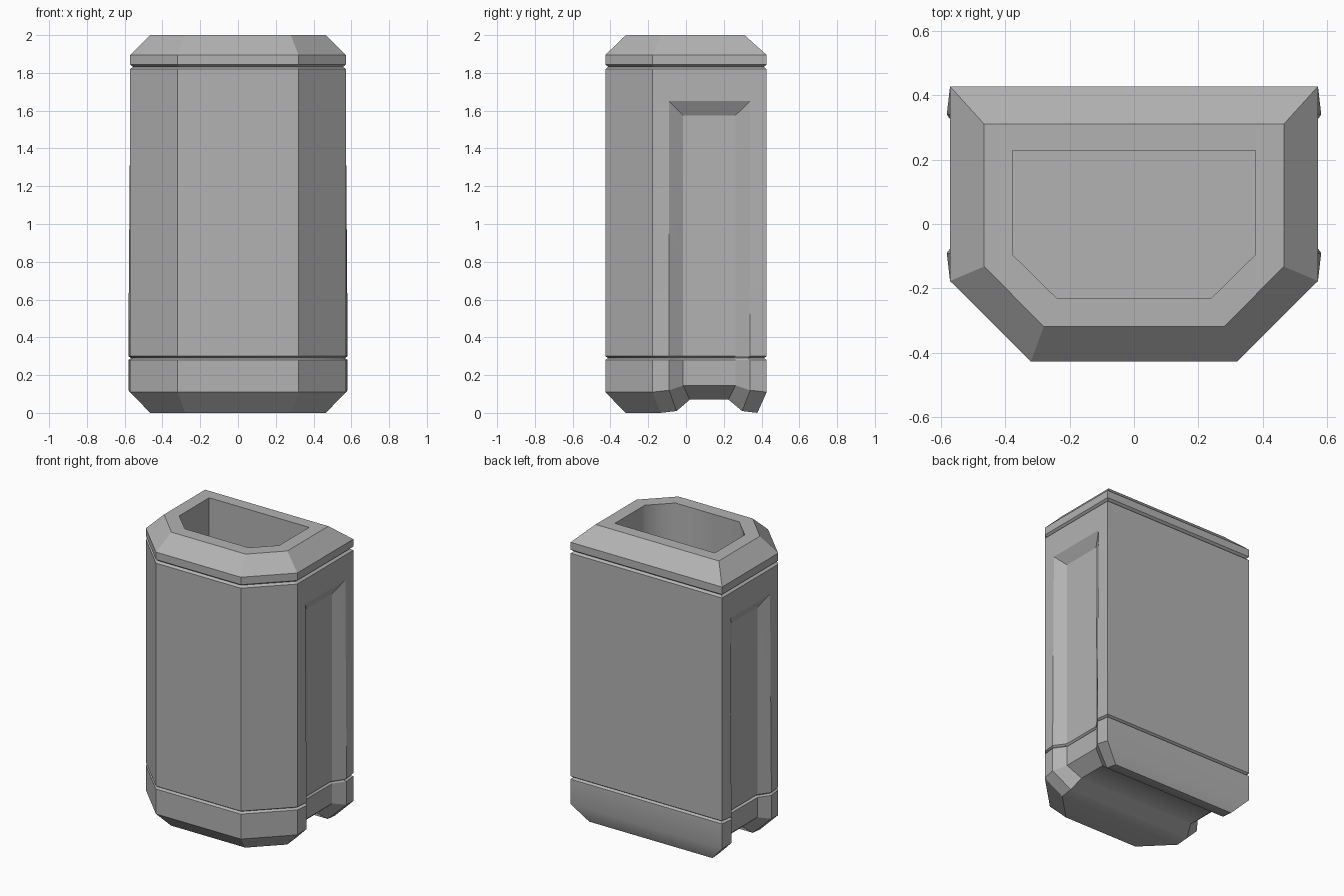
import bpy, bmesh, math

if "Cube" in bpy.data.objects:
    bpy.data.objects.remove(bpy.data.objects["Cube"])

bm = bmesh.new()

# Each ring is given by its right half, ordered back corner -> front corner:
# back, recess outer, recess inner, recess inner, recess outer, side, front.


def plain(z, back, side, front):
    """Ring without recess; the doubled points merge later."""
    def on_side(t):
        return (back[0] + (side[0] - back[0]) * t, back[1] + (side[1] - back[1]) * t, z)
    a, b = on_side(0.145), on_side(0.858)
    return [(*back, z), a, a, b, b, (*side, z), (*front, z)]


def wall(z, groove=0.0):
    """Full-width ring above the recess."""
    kx, ky = 1 - groove / 0.571, 1 - groove / 0.427
    return plain(z, (0.571 * kx, 0.427 * ky), (0.571 * kx, -0.177 * ky), (0.32 * kx, -0.427 * ky))


def recessed(zs, outer, inner, groove=0.0):
    """Full-width ring with the side recess cut in."""
    kx, ky = 1 - groove / 0.571, 1 - groove / 0.427
    xs = [0.571, outer, inner, inner, outer, 0.571, 0.32]
    ys = [0.427, 0.34, 0.262, -0.015, -0.09, -0.177, -0.427]
    return [(x * kx, y * ky, z) for x, y, z in zip(xs, ys, zs)]


base = [(0.465, 0.378, 0), (0.468, 0.297, 0.01), (0.44, 0.225, 0.07), (0.44, 0.02, 0.07),
        (0.468, -0.05, 0.01), (0.465, -0.135, 0), (0.28, -0.32, 0)]

profiles = [
    # foot with chamfer
    base,
    recessed([0.11, 0.12, 0.145, 0.145, 0.12, 0.11, 0.11], 0.581, 0.527),
    # lower seam
    recessed([0.28] * 7, 0.581, 0.527),
    recessed([0.29] * 7, 0.581, 0.527, 0.015),
    recessed([0.30] * 7, 0.581, 0.527),
    # main wall and top of side recess
    recessed([1.575] * 7, 0.571, 0.527),
    [(0.571, 0.427, 1.65), (0.571, 0.34, 1.65), (0.571, 0.34, 1.65), (0.571, -0.09, 1.65),
     (0.571, -0.09, 1.65), (0.571, -0.177, 1.65), (0.32, -0.427, 1.65)],
    # upper seam
    wall(1.82), wall(1.832, 0.015), wall(1.844),
    # rim with chamfer
    wall(1.895),
    plain(2.0, (0.465, 0.31), (0.465, -0.132), (0.28, -0.318)),
    # open cavity
    plain(2.0, (0.377, 0.228), (0.377, -0.095), (0.24, -0.23)),
    plain(1.2, (0.377, 0.228), (0.377, -0.095), (0.24, -0.23)),
]

rings = []
for half in profiles:
    right = [bm.verts.new(p) for p in half]
    left = [bm.verts.new((-x, y, z)) for x, y, z in half]
    rings.append((right, left))

# Skin between rings
for (r0, l0), (r1, l1) in zip(rings, rings[1:]):
    a, b = r0 + l0[::-1], r1 + l1[::-1]
    n = len(a)
    for i in range(n):
        j = (i + 1) % n
        bm.faces.new((a[i], a[j], b[j], b[i]))

# Underside with its cross channel, and cavity floor
for right, left in (rings[0], rings[-1]):
    for i in range(6):
        bm.faces.new((right[i], right[i + 1], left[i + 1], left[i]))

bmesh.ops.remove_doubles(bm, verts=bm.verts[:], dist=1e-4)
bmesh.ops.recalc_face_normals(bm, faces=bm.faces[:])

mesh = bpy.data.meshes.new("container_body")
bm.to_mesh(mesh)
bm.free()
body = bpy.data.objects.new("container_body", mesh)
bpy.context.collection.objects.link(body)
bpy.context.view_layer.objects.active = body
body.select_set(True)
bpy.ops.object.shade_smooth_by_angle(angle=math.radians(27))

# Soft shading along the underside channel and the cavity's front corners
for edge in mesh.edges:
    p, q = (mesh.vertices[i].co for i in edge.vertices)
    channel = max(p.z, q.z) < 0.08 and abs(p.y - q.y) < 1e-4 and -0.2 < p.y < 0.35
    cavity = abs(p.z - q.z) > 0.7 and min(p.z, q.z) > 1.1 and p.y < 0
    if channel or cavity:
        edge.use_edge_sharp = False

# Dark grey finish
grey = bpy.data.materials.new("dark_grey")
grey.diffuse_color = (0.45, 0.45, 0.45, 1)
grey.use_nodes = True
grey.node_tree.nodes["Principled BSDF"].inputs["Base Color"].default_value = grey.diffuse_color
mesh.materials.append(grey)
